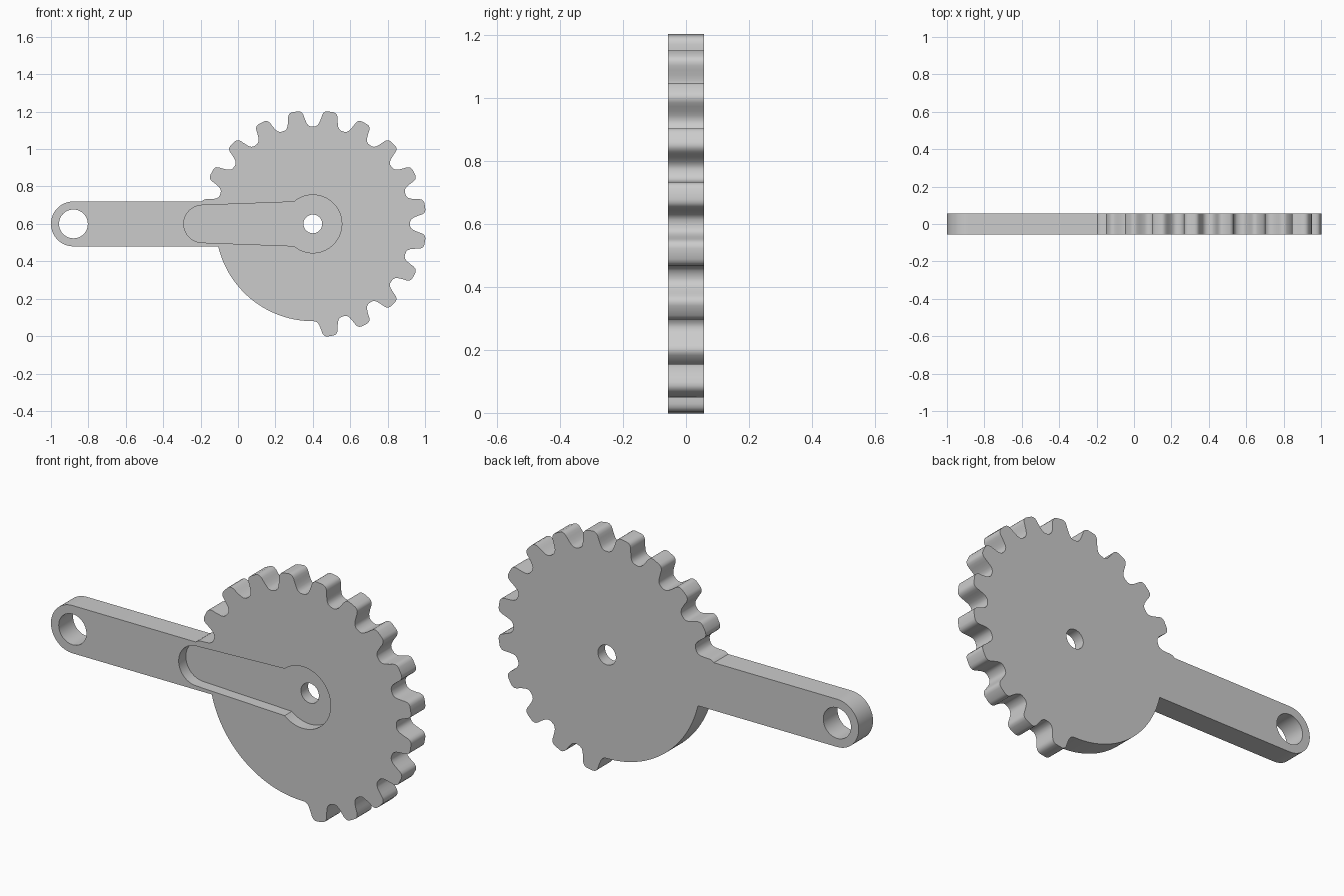
import bpy, bmesh
from math import sin, cos, radians, asin, degrees

cube = bpy.data.objects.get("Cube")
if cube:
    bpy.data.objects.remove(cube, do_unlink=True)

HALF = 0.057                 # half thickness
MID = 0.6                    # height of the centre line
HUB, EYE = 0.4, -0.88        # x of the wheel axle and of the arm's eye
ROOT, ARM = 0.52, 0.12       # wheel root radius, arm half width

steel = bpy.data.materials.new("grey steel")
steel.use_nodes = True
GREY = (0.6, 0.6, 0.6, 1)
steel.diffuse_color = GREY
steel.node_tree.nodes["Principled BSDF"].inputs["Base Color"].default_value = GREY


def arc(cx, radius, start, end, steps):
    """Points on an arc about (cx, MID), angles in degrees."""
    angles = [radians(start + (end - start) * i / steps) for i in range(steps + 1)]
    return [(cx + radius * cos(a), MID + radius * sin(a)) for a in angles]


def prism(name, outline, front, back):
    """Extrude an x-z outline from y = front to y = back."""
    bm = bmesh.new()
    face = bm.faces.new([bm.verts.new((x, front, z)) for x, z in outline])
    side = bmesh.ops.extrude_face_region(bm, geom=[face])["geom"]
    moved = [v for v in side if isinstance(v, bmesh.types.BMVert)]
    bmesh.ops.translate(bm, verts=moved, vec=(0, back - front, 0))
    bmesh.ops.recalc_face_normals(bm, faces=bm.faces)
    mesh = bpy.data.meshes.new(name)
    bm.to_mesh(mesh)
    bm.free()
    obj = bpy.data.objects.new(name, mesh)
    obj.data.materials.append(steel)
    bpy.context.collection.objects.link(obj)
    return obj


def cut(body, cutter):
    """Subtract the cutter from the body and discard it."""
    cutter.hide_render = True
    mod = body.modifiers.new(cutter.name, "BOOLEAN")
    mod.operation, mod.solver, mod.object = "DIFFERENCE", "EXACT", cutter
    bpy.context.view_layer.objects.active = body
    bpy.ops.object.modifier_apply(modifier=mod.name)
    bpy.data.objects.remove(cutter, do_unlink=True)


# Half of one tooth, from valley to tip: (degrees off the tooth axis, radius)
flank = [(9, ROOT), (7.6, 0.521), (6.4, 0.527), (5.5, 0.539), (4.9, 0.555),
         (4.4, 0.571), (4.05, 0.586), (3.5, 0.597), (2.7, 0.604), (1.6, 0.607)]
tooth = [(-a, r) for a, r in flank] + [(a, r) for a, r in reversed(flank[1:])]

# Toothed part of the rim, stopping where it meets the arm
rim = []
for k in range(15):
    axis = -81 + 18 * k
    for a, r in tooth:
        t = radians(axis + a)
        x, z = HUB + r * cos(t), MID + r * sin(t)
        if x > 0 or z > MID + ARM + 0.002:
            rim.append((x, z))

# Arm end, then the plain part of the rim
meet = 180 + degrees(asin(ARM / ROOT))
outline = rim + [(-0.195, MID + ARM)] + arc(EYE, ARM, 90, 270, 40)
outline += arc(HUB, ROOT, meet, 269, 40)
body = prism("sprocket_crank", outline, -HALF, HALF)

# Axle hole and arm eye
cut(body, prism("axle_hole", arc(HUB, 0.05, 0, 352.5, 47), -0.2, 0.2))
cut(body, prism("arm_eye", arc(EYE, 0.077, 0, 352.5, 47), -0.2, 0.2))

# Keyhole-shaped pocket in the front face
pocket = arc(HUB, 0.155, 130.4, -130.4, 56) + arc(-0.19, 0.1, 268, 92, 32)
cut(body, prism("pocket", pocket, -0.2, 0))

# Smooth curved walls, keep the rims crisp
bpy.ops.object.select_all(action="DESELECT")
body.select_set(True)
bpy.context.view_layer.objects.active = body
bpy.ops.object.shade_smooth_by_angle(angle=radians(30))
